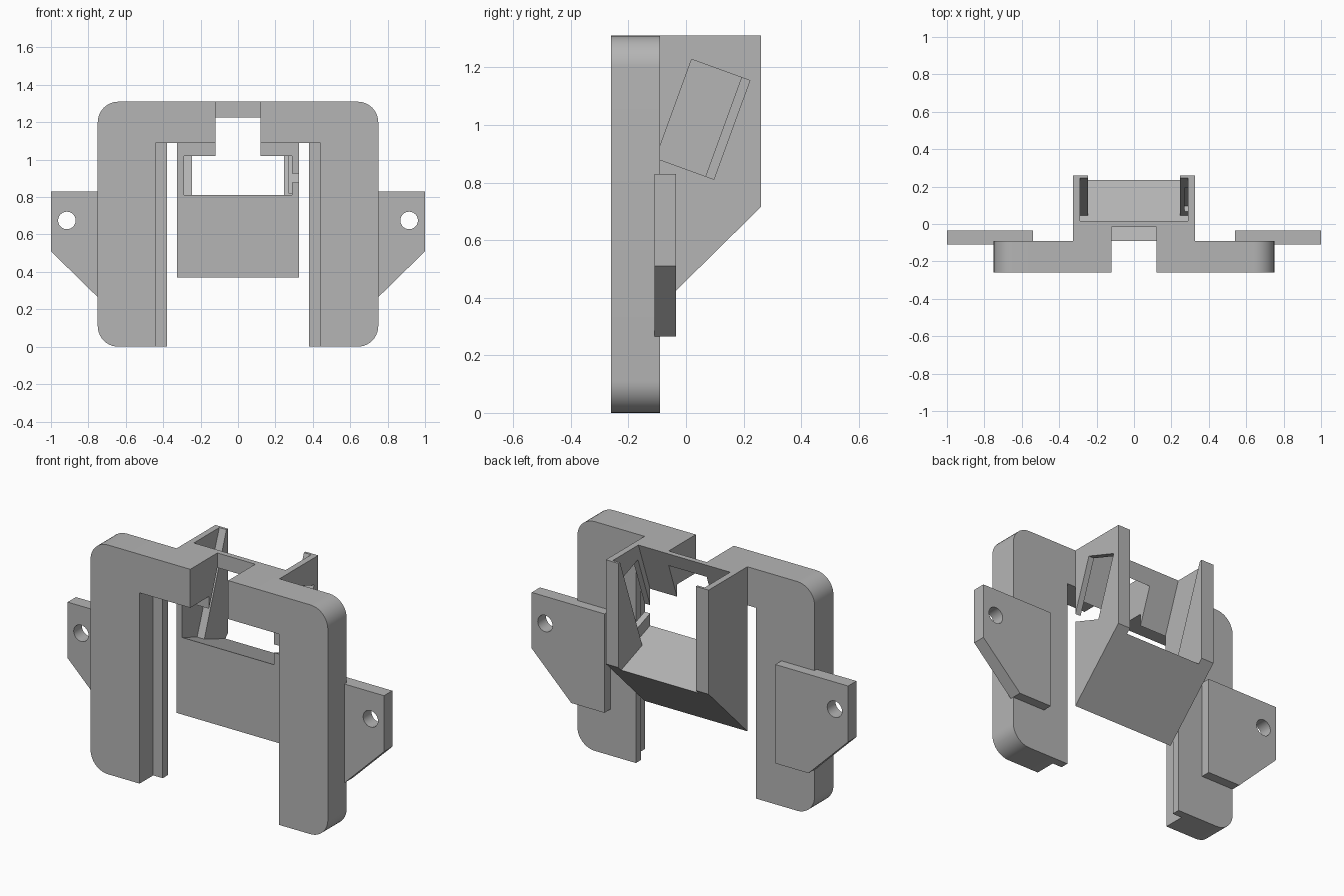
import bpy
import bmesh
import math
from mathutils import Vector

cube = bpy.data.objects.get("Cube")
if cube:
    bpy.data.objects.remove(cube, do_unlink=True)

GREY = (0.46, 0.46, 0.46, 1.0)
grey = bpy.data.materials.new("grey plastic")
grey.use_nodes = True
grey.diffuse_color = GREY
grey.node_tree.nodes["Principled BSDF"].inputs["Base Color"].default_value = GREY


def prism(name, profile, axis, lo, hi):
    """Extrude a profile: (x, z) along y, or (y, z) along x."""
    bm = bmesh.new()
    place = (lambda a, b: (a, lo, b)) if axis == "y" else (lambda a, b: (lo, a, b))
    face = bm.faces.new([bm.verts.new(place(a, b)) for a, b in profile])
    grown = bmesh.ops.extrude_face_region(bm, geom=[face])["geom"]
    shift = Vector((0, hi - lo, 0)) if axis == "y" else Vector((hi - lo, 0, 0))
    bmesh.ops.translate(bm, vec=shift, verts=[v for v in grown if isinstance(v, bmesh.types.BMVert)])
    bmesh.ops.recalc_face_normals(bm, faces=bm.faces)
    mesh = bpy.data.meshes.new(name)
    bm.to_mesh(mesh)
    bm.free()
    mesh.materials.append(grey)
    obj = bpy.data.objects.new(name, mesh)
    bpy.context.collection.objects.link(obj)
    return obj


def select(obj):
    bpy.ops.object.select_all(action="DESELECT")
    obj.select_set(True)
    bpy.context.view_layer.objects.active = obj


def cut(obj, cutter):
    """Subtract the cutter and discard it."""
    mod = obj.modifiers.new("cut", "BOOLEAN")
    mod.operation = "DIFFERENCE"
    mod.solver = "EXACT"
    mod.object = cutter
    select(obj)
    bpy.ops.object.modifier_apply(modifier=mod.name)
    bpy.data.objects.remove(cutter, do_unlink=True)


def mirror(obj):
    obj.modifiers.new("mirror", "MIRROR").use_clip = False
    select(obj)
    bpy.ops.object.modifier_apply(modifier="mirror")
    bpy.ops.object.shade_smooth_by_angle(angle=math.radians(30))


def arc(cx, cz, r, start, end, steps):
    angles = [math.radians(start + (end - start) * i / steps) for i in range(steps + 1)]
    return [(cx + r * math.cos(a), cz + r * math.sin(a)) for a in angles]


def rect(a0, a1, b0, b1):
    return [(a0, b0), (a1, b0), (a1, b1), (a0, b1)]


# Frame: two legs with half of the top bar each
FRONT, BACK, TOP, R = -0.26, -0.09, 1.31, 0.11
outline = [(0.12, TOP), (0.12, 1.09), (0.44, 1.09), (0.44, 0)]
outline += arc(0.75 - R, R, R, -90, 0, 10) + arc(0.75 - R, TOP - R, R, 0, 90, 10)
mirror(prism("frame_legs", outline, "y", FRONT, BACK))

# Thin guide flanges along the inner back edges of the legs
mirror(prism("guide_flanges", rect(0.38, 0.44, 0, 1.09), "y", -0.137, BACK))

# Mounting ears with screw holes
ear = prism("mounting_ears", [(0.54, 0.83), (0.54, 0.265), (0.75, 0.265), (1, 0.51), (1, 0.83)],
            "y", -0.11, -0.035)
cut(ear, prism("hole_cutter", arc(0.915, 0.675, 0.047, 0, 345, 23), "y", -0.3, 0.2))
mirror(ear)

# Housing block with sloped underside
housing = prism("tilted_housing", [(BACK, 0.37), (0.26, 0.715), (0.26, TOP), (BACK, TOP)],
                "x", -0.325, 0.325)

# Tilted pocket: v runs back along the floor, u runs up the front wall
TILT = math.radians(20)
CORNER = Vector((-0.1575, 0.8346))
V = Vector((math.cos(TILT), -math.sin(TILT)))
U = Vector((math.sin(TILT), math.cos(TILT)))


def tilted(v0, v1, u0, u1):
    return [tuple(CORNER + V * v + U * u) for v, u in rect(v0, v1, u0, u1)]


cut(housing, prism("pocket_cutter", tilted(0, 0.216, 0, 0.8), "x", -0.29, 0.29))
cut(housing, prism("rear_cutter", tilted(0.1, 0.7, 0, 0.9), "x", -0.245, 0.245))
cut(housing, prism("side_window_cutter", tilted(0.032, 0.247, 0.065, 0.43), "x", 0.27, 0.36))
cut(housing, prism("top_notch_cutter", rect(-0.2, -0.015, 0.9, 1.4), "x", -0.12, 0.12))
